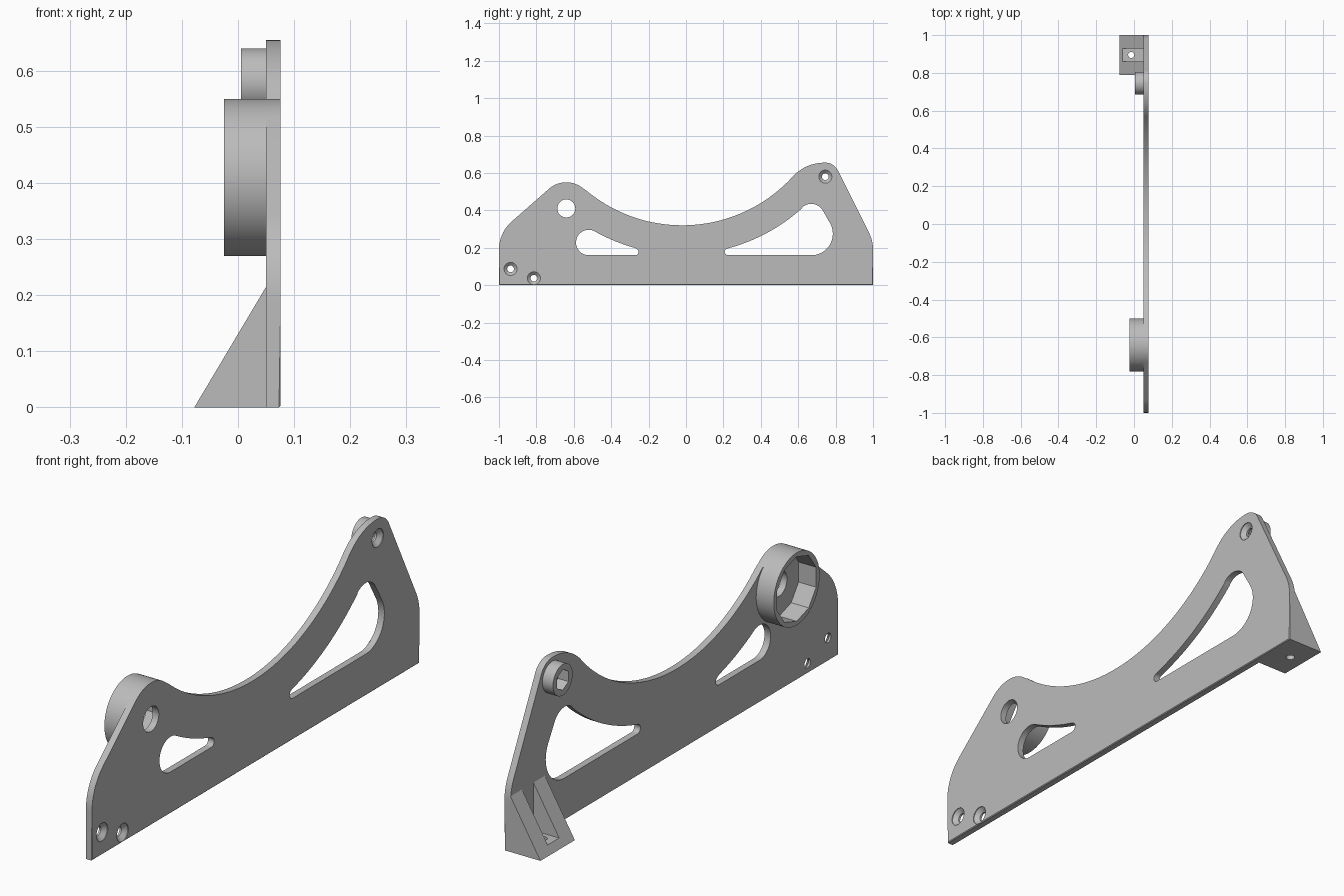
import bpy, bmesh
from math import radians, cos, sin, pi

cube = bpy.data.objects.get("Cube")
if cube:
    bpy.data.objects.remove(cube)

grey = bpy.data.materials.new("matte grey")
grey.use_nodes = True
colour = (0.5, 0.5, 0.5, 1)
grey.diffuse_color = colour
bsdf = grey.node_tree.nodes["Principled BSDF"]
bsdf.inputs["Base Color"].default_value = colour
bsdf.inputs["Roughness"].default_value = 0.6


def arc(y, z, r, a0, a1, n=14):
    """Points (y, z) along an arc, angles in degrees."""
    angles = [radians(a0 + (a1 - a0) * i / n) for i in range(n + 1)]
    return [(y + r * cos(a), z + r * sin(a)) for a in angles]


def ring(y, z, r, n=48, turn=0):
    return arc(y, z, r, turn, turn + 360, n)[:-1]


def make(name, bm):
    bmesh.ops.recalc_face_normals(bm, faces=bm.faces)
    mesh = bpy.data.meshes.new(name)
    bm.to_mesh(mesh)
    bm.free()
    mesh.materials.append(grey)
    obj = bpy.data.objects.new(name, mesh)
    bpy.context.collection.objects.link(obj)
    return obj


def loft(name, sections, chamfer=0):
    """Solid through (x, outline) sections, optionally chamfering the last rim."""
    bm = bmesh.new()
    loops = [[bm.verts.new((x, y, z)) for y, z in pts] for x, pts in sections]
    bm.faces.new(loops[0])
    end = bm.faces.new(loops[-1])
    for a, b in zip(loops, loops[1:]):
        for i in range(len(a)):
            bm.faces.new((a[i - 1], a[i], b[i], b[i - 1]))
    if chamfer:
        bmesh.ops.bevel(bm, geom=list(end.edges), offset=chamfer, segments=1,
                        affect='EDGES', profile=0.5)
    return make(name, bm)


def prism(name, pts, x0, x1, chamfer=0):
    return loft(name, [(x0, pts), (x1, pts)], chamfer)


def activate(obj):
    bpy.ops.object.select_all(action='DESELECT')
    obj.select_set(True)
    bpy.context.view_layer.objects.active = obj


def cut(obj, *cutters):
    activate(obj)
    for cutter in cutters:
        mod = obj.modifiers.new("cut", 'BOOLEAN')
        mod.operation = 'DIFFERENCE'
        mod.solver = 'EXACT'
        mod.object = cutter
        bpy.ops.object.modifier_apply(modifier=mod.name)
        bpy.data.objects.remove(cutter)


BACK, FACE = 0.05, 0.076
HUB = (-0.64, 0.41)
BOLT = (0.745, 0.58)
SADDLE = (-0.02, 1.12)

# Side plate with a concave saddle
outline = ([(-1, 0), (1, 0)]
           + arc(0.8, 0.19, 0.2, 0, 26)
           + arc(*BOLT, 0.075, 26, 88)
           + arc(0.74, 0.425, 0.23, 92, 137.6)
           + arc(*SADDLE, 0.8, -43.5, -130, 48)
           + arc(*HUB, 0.14, 48.9, 131.4, 24)
           + arc(-0.8, 0.19, 0.2, 131.4, 180))
plate = prism("side_plate", outline, BACK, FACE, 0.003)

# Lightening windows following the saddle curve
small_window = (arc(-0.272, 0.178, 0.018, -90, 74)
                + arc(*SADDLE, 0.955, -105.5, -118.8, 16)
                + arc(-0.52, 0.228, 0.068, 61, 270, 24))
large_window = (arc(0.67, 0.275, 0.115, -90, 30, 20)
                + arc(0.67, 0.365, 0.07, 30, 132)
                + arc(*SADDLE, 0.955, -48, -75, 24)
                + arc(0.225, 0.178, 0.018, 105, 270))
cut(plate, *[prism("cutter", pts, 0, 0.1)
             for pts in (small_window, large_window, ring(*HUB, 0.048))])

# Countersunk screw holes
for y, z in ((-0.938, 0.087), (-0.813, 0.037), BOLT):
    narrow, wide = ring(y, z, 0.018, 32), ring(y, z, 0.035, 32)
    cut(plate, loft("cutter", [(0, narrow), (0.058, narrow),
                               (FACE - 0.003, wide), (0.1, wide)]))

# Round cup behind the hub hole, with a faceted socket
cup = prism("hub_cup", ring(*HUB, 0.14, 72), -0.025, BACK)
cut(cup, prism("cutter", ring(*HUB, 0.125, 10, 18), -0.1, 0.1))

# Bolt boss with a nut pocket
boss = prism("bolt_boss", ring(*BOLT, 0.06), 0.005, BACK)
cut(boss, prism("cutter", ring(*BOLT, 0.04, 6, 30), -0.1, 0.1))

# Triangular mounting foot with a slot and a screw hole
TOE = -0.078
bm = bmesh.new()
tri = [bm.verts.new((x, 0.79, z)) for x, z in ((TOE, 0), (BACK, 0), (BACK, 0.215))]
side = bm.faces.new(tri)
far = bmesh.ops.extrude_face_region(bm, geom=[side])["geom"]
for v in far:
    if isinstance(v, bmesh.types.BMVert):
        v.co.y = 1
foot = make("mounting_foot", bm)
slot = [(0.86, 0.03), (0.93, 0.03), (0.93, 0.4), (0.86, 0.4)]
bm = bmesh.new()
bmesh.ops.create_cone(bm, cap_ends=True, segments=32, radius1=0.016,
                      radius2=0.016, depth=0.2)
bmesh.ops.translate(bm, verts=bm.verts, vec=(-0.015, 0.895, 0))
cut(foot, prism("cutter", slot, -0.06, 0.1), make("cutter", bm))

for obj in (plate, cup, boss, foot):
    activate(obj)
    bpy.ops.object.shade_smooth_by_angle(angle=radians(25))
